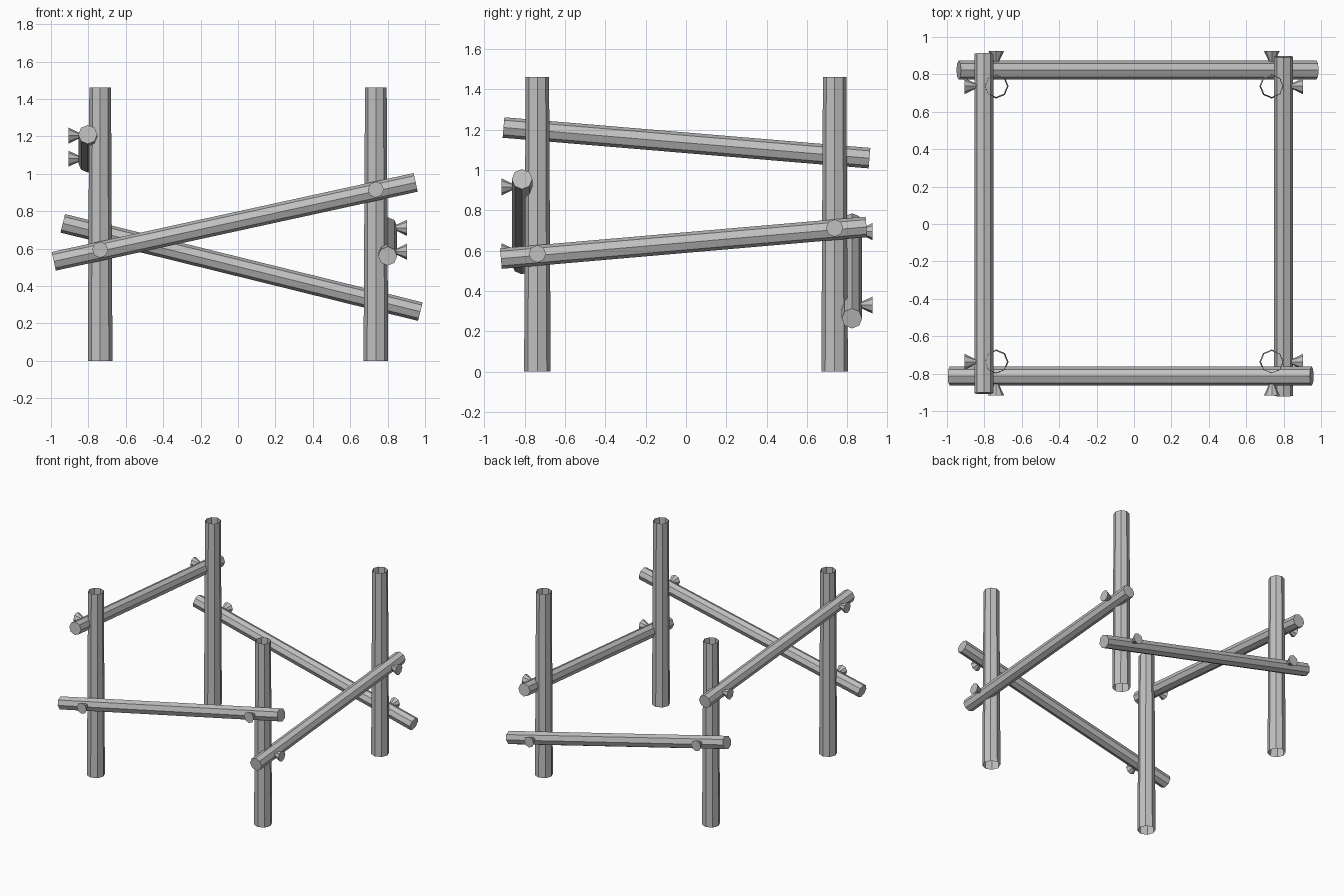
import bpy
from mathutils import Vector

cube = bpy.data.objects.get("Cube")
if cube:
    bpy.data.objects.remove(cube, do_unlink=True)

grey = bpy.data.materials.new("plain grey")
grey.use_nodes = True
GREY = (0.53, 0.53, 0.53, 1)
grey.diffuse_color = GREY
grey.node_tree.nodes["Principled BSDF"].inputs["Base Color"].default_value = GREY


def rod(name, start, end, r1, r2, fill="NGON"):
    """Eight-sided, optionally tapered rod between two points."""
    a, b = Vector(start), Vector(end)
    axis = b - a
    bpy.ops.mesh.primitive_cone_add(vertices=8, radius1=r1, radius2=r2,
                                    depth=axis.length, end_fill_type=fill,
                                    location=(a + b) / 2)
    ob = bpy.context.object
    ob.name = name
    # Keep one edge of the rod on top
    ob.rotation_euler = axis.to_track_quat("Z", "Y").to_euler()
    ob.data.materials.append(grey)
    return ob


POST = 0.737

# Hollow corner posts, open at both ends
for side, x in (("left", POST), ("right", -POST)):
    for place, y in (("front", -POST), ("back", POST)):
        rod(f"{place}_{side}_post", (x, y, 0), (x, y, 1.46), 0.066, 0.058, "NOTHING")

# Sloping rails, each with its outward direction
rails = {
    "front": ((-0.985, -0.813, 0.532), (0.95, -0.813, 0.954), (0, -1, 0)),
    "back": ((-0.937, 0.823, 0.735), (0.975, 0.823, 0.263), (0, 1, 0)),
    "right": ((-0.803, -0.905, 1.21), (-0.803, 0.91, 1.058), (-1, 0, 0)),
    "left": ((0.80, -0.918, 0.56), (0.80, 0.895, 0.717), (1, 0, 0)),
}
for place, (start, end, out) in rails.items():
    rod(f"{place}_rail", start, end, 0.051, 0.051)
    a, b, out = Vector(start), Vector(end), Vector(out)
    run = 0 if out.x == 0 else 1
    # Flared pegs where the rail meets its posts
    for number, along in enumerate((-POST, POST), 1):
        p = a.lerp(b, (along - a[run]) / (b[run] - a[run]))
        p.z += 0.008
        rod(f"{place}_peg_{number}", p + out * 0.035, p + out * 0.103, 0.01, 0.043)
